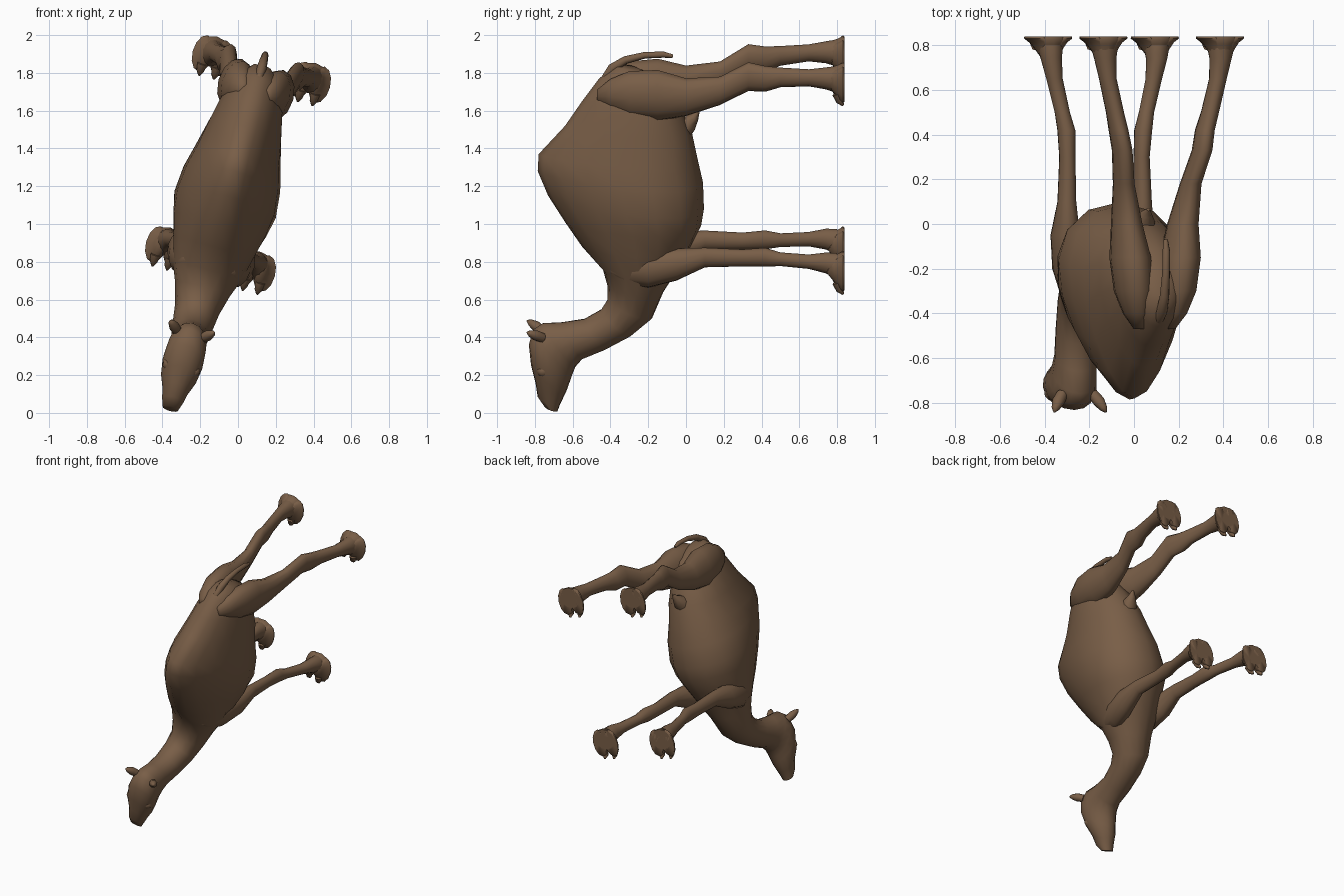
import bpy, bmesh, math
from mathutils import Vector

coat = bpy.data.materials.new("brown coat")
coat.diffuse_color = (0.19, 0.112, 0.063, 1)


def P(t, y, z):
    """Animal frame to world: t is sideways, z is read on the tilted midline."""
    return Vector((0.172 - (2 - z) * 0.268 + t * 0.966, y, z - 0.259 * t))


def loft(name, rings, angle=60):
    """Skin a list of equal-sized point rings and close both ends."""
    bm = bmesh.new()
    vs = [[bm.verts.new(p) for p in r] for r in rings]
    n = len(rings[0])
    for a, b in zip(vs, vs[1:]):
        for i in range(n):
            j = (i + 1) % n
            bm.faces.new((a[i], a[j], b[j], b[i]))
    for r in (vs[0], vs[-1]):
        c = bm.verts.new(sum((v.co for v in r), Vector()) / n)
        for i in range(n):
            bm.faces.new((r[i], r[(i + 1) % n], c))
    bmesh.ops.recalc_face_normals(bm, faces=bm.faces)
    me = bpy.data.meshes.new(name)
    bm.to_mesh(me)
    bm.free()
    me.materials.append(coat)
    ob = bpy.data.objects.new(name, me)
    bpy.context.collection.objects.link(ob)
    bpy.ops.object.select_all(action='DESELECT')
    ob.select_set(True)
    bpy.context.view_layer.objects.active = ob
    bpy.ops.object.shade_smooth_by_angle(angle=math.radians(angle))
    return ob


def spine_ring(yt, zt, yb, zb, w, k, n=16):
    """Cross-section between a back point and a belly point; k narrows the back."""
    out = []
    for i in range(n):
        a = 2 * math.pi * i / n
        f = (1 + math.cos(a)) / 2
        t = w * math.sin(a) * (1 - k * math.cos(a))
        out.append(P(t, yb + (yt - yb) * f, zb + (zt - zb) * f))
    return out


def flat_ring(y, z, hz, t, ht, n=12):
    """Leg cross-section, square to the y axis."""
    return [P(t + ht * math.cos(2 * math.pi * i / n), y,
              z + hz * math.sin(2 * math.pi * i / n)) for i in range(n)]


def tube(name, pts, n=8):
    """Tapered tube through (t, y, z, radius) points."""
    cs = [P(*p[:3]) for p in pts]
    rings = []
    for i, c in enumerate(cs):
        d = (cs[min(i + 1, len(cs) - 1)] - cs[max(i - 1, 0)]).normalized()
        u = d.cross(Vector((0.97, 0.1, -0.26)))
        if u.length < 0.2:
            u = d.cross(Vector((0, 1, 0)))
        u.normalize()
        v = d.cross(u)
        rings.append([c + pts[i][3] * (u * math.cos(2 * math.pi * j / n)
                      + v * math.sin(2 * math.pi * j / n)) for j in range(n)])
    return loft(name, rings)


# Trunk with hump, neck and head, from rump to muzzle
trunk = [(-.37, 1.84, -.25, 1.82, .05, 0), (-.46, 1.77, -.12, 1.76, .12, .1),
         (-.55, 1.65, -.03, 1.63, .165, .15), (-.64, 1.52, .03, 1.49, .195, .25),
         (-.78, 1.37, .06, 1.35, .222, .36), (-.785, 1.28, .09, 1.22, .25, .38),
         (-.73, 1.15, .095, 1.08, .265, .35), (-.64, 1.01, .08, .99, .25, .25),
         (-.55, .88, .025, .88, .22, .15), (-.44, .76, -.05, .75, .19, 0)]
neck = [(-.415, .67, -.12, .64, .15, 0), (-.415, .6, -.18, .5, .12, 0),
        (-.45, .545, -.29, .41, .11, 0), (-.54, .495, -.43, .335, .1, 0),
        (-.66, .478, -.55, .285, .095, 0)]
head = [(-.76, .474, -.585, .245, .1, 0), (-.81, .44, -.603, .2, .105, -.1),
        (-.832, .36, -.617, .16, .108, -.15), (-.82, .25, -.635, .11, .095, -.1),
        (-.797, .16, -.65, .08, .07, 0), (-.785, .085, -.667, .045, .057, 0),
        (-.75, .035, -.68, .01, .042, 0)]
loft("body_neck_and_head", [spine_ring(*r) for r in trunk + neck + head])

# Tail and belly sheath
tube("tail", [(0, -.43, 1.77, .02), (0, -.39, 1.825, .026), (0, -.32, 1.868, .022),
              (0, -.22, 1.893, .018), (0, -.12, 1.897, .017), (0, -.07, 1.888, .01)])
tube("sheath", [(0, -.06, 1.46, .07), (0, .01, 1.53, .05), (0, .045, 1.565, .025),
                (0, .065, 1.597, .008)])

# Leg sections: y, z, half depth, sideways offset, half width
hind = [(-.47, 1.7, .03, .07, .025), (-.4, 1.71, .08, .085, .06), (-.3, 1.71, .125, .1, .085),
        (-.15, 1.71, .135, .115, .09), (0, 1.705, .1, .13, .068), (.18, 1.745, .075, .155, .046),
        (.33, 1.828, .076, .185, .043),
        (.42, 1.82, .068, .2, .042), (.5, 1.833, .052, .22, .04), (.65, 1.84, .045, .255, .04),
        (.74, 1.84, .058, .267, .05), (.8, 1.835, .072, .27, .063)]
front = [(-.4, .8, .03, .12, .02), (-.33, .79, .075, .125, .05), (-.2, .8, .1, .145, .075),
         (-.05, .83, .085, .172, .065), (.1, .868, .052, .175, .042), (.3, .865, .045, .172, .036),
         (.42, .87, .05, .178, .04), (.5, .864, .036, .195, .035), (.65, .86, .038, .23, .038),
         (.74, .857, .055, .244, .048), (.8, .84, .07, .247, .06)]

for side, s in (("left", -1), ("right", 1)):
    for pair, legs, fz, ft in (("hind", hind, 1.82, .27), ("front", front, .815, .247)):
        loft(f"{pair}_leg_{side}", [flat_ring(y, z, hz, s * t, ht) for y, z, hz, t, ht in legs])
        # Heel pad joining two broad toes
        heel = [(.77, .03, .05, .045), (.805, .028, .064, .066),
                (.825, .028, .074, .084), (.838, .028, .072, .084)]
        loft(f"{pair}_heel_{side}",
             [flat_ring(y, fz + dz, hz, s * ft, w) for y, dz, hz, w in heel])
        # Two toes, each with a small claw pointing forward
        for i, d in enumerate((-1, 1)):
            toe = [(.745, fz + .025, .03, .015, .025), (.785, fz + .01, .062, .028, .035),
                   (.812, fz, .084, .038, .044), (.83, fz, .096, .05, .056),
                   (.838, fz, .09, .05, .055)]
            loft(f"{pair}_toe_{side}_{i}",
                 [flat_ring(y, z, hz, s * ft + d * o, w) for y, z, hz, o, w in toe])
            c = s * ft + d * .04
            tube(f"{pair}_claw_{side}_{i}", [(c, .8, fz - .05, .026), (c, .815, fz - .09, .02),
                                             (c, .832, fz - .112, .006)])

    # Ears and eyes
    tube(f"ear_{side}", [(s * .07, -.76, .415, .026), (s * .095, -.795, .435, .028),
                         (s * .112, -.825, .45, .018), (s * .12, -.842, .458, .004)])
    tube(f"eye_{side}", [(s * .07, -.755, .24, .034), (s * .088, -.76, .24, .03),
                         (s * .1, -.762, .24, .014)])
